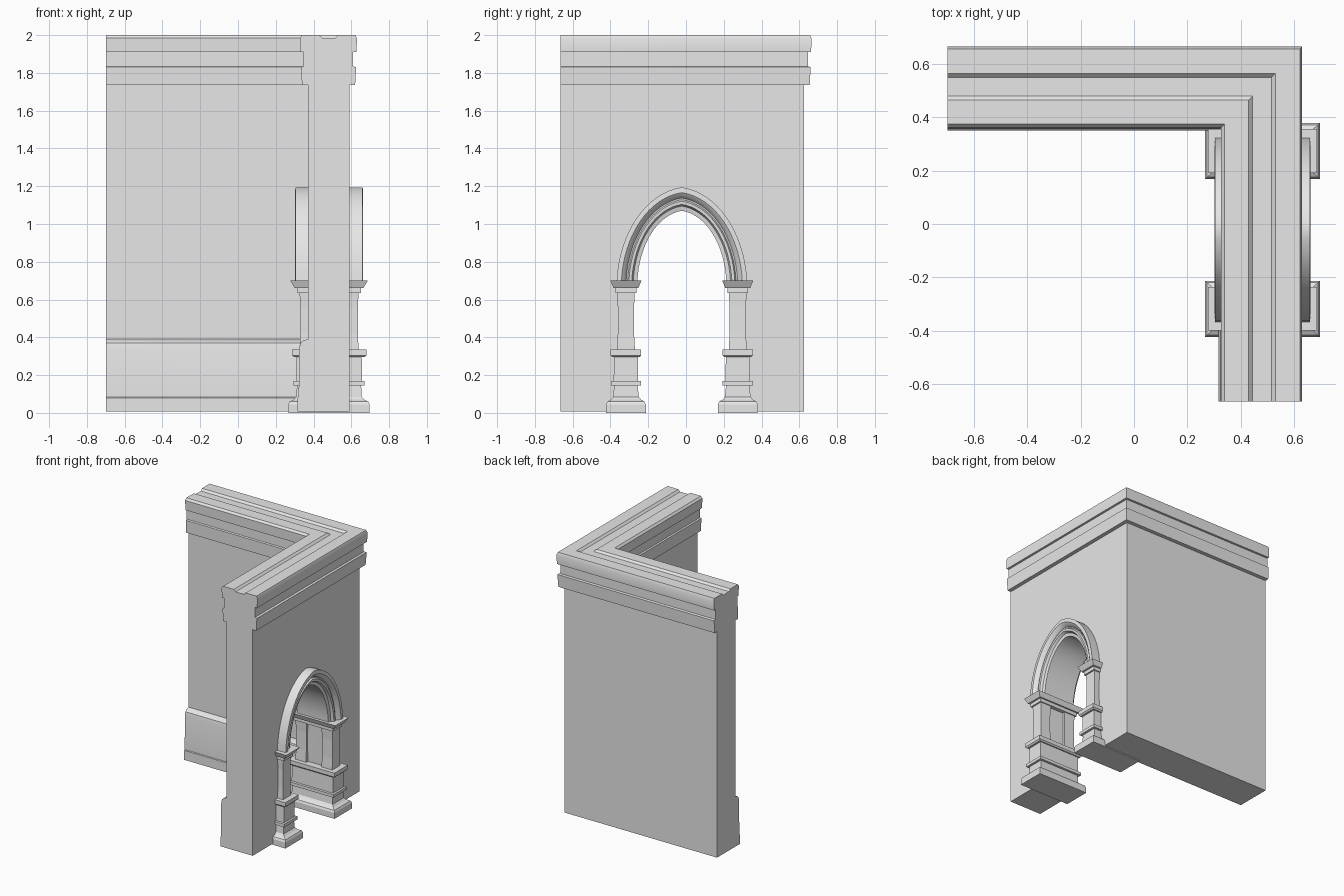
import bpy, bmesh, math

cube = bpy.data.objects.get("Cube")
if cube:
    bpy.data.objects.remove(cube, do_unlink=True)

# One plain stone colour
stone = bpy.data.materials.new("grey stone")
stone.use_nodes = True
GREY = (0.8, 0.8, 0.8, 1)
stone.diffuse_color = GREY
stone.node_tree.nodes["Principled BSDF"].inputs["Base Color"].default_value = GREY

MID_X, DOOR_Y, COLUMN_OFFSET = 0.482, -0.022, 0.296
END_X, END_Y, TURN = -0.70, -0.665, 0.035


def finish(name, bm, smooth=None):
    bmesh.ops.recalc_face_normals(bm, faces=bm.faces)
    mesh = bpy.data.meshes.new(name)
    bm.to_mesh(mesh)
    bm.free()
    mesh.materials.append(stone)
    obj = bpy.data.objects.new(name, mesh)
    bpy.context.collection.objects.link(obj)
    if smooth:
        bpy.ops.object.select_all(action='DESELECT')
        obj.select_set(True)
        bpy.context.view_layer.objects.active = obj
        bpy.ops.object.shade_smooth_by_angle(angle=math.radians(smooth))
    return obj


def loft(bm, loops):
    """Skin a list of closed loops and cap both ends."""
    rings = [[bm.verts.new(p) for p in loop] for loop in loops]
    n = len(rings[0])
    for a, b in zip(rings, rings[1:]):
        for i in range(n):
            j = (i + 1) % n
            bm.faces.new((a[i], a[j], b[j], b[i]))
    bm.faces.new(rings[0])
    bm.faces.new(rings[-1])


def arch_path(inset, steps=16):
    """Slightly pointed arch as (y, z), from the -y spring to the +y spring."""
    w, h, end = 0.235 + inset, 0.37 + 1.13 * inset, math.radians(84)
    half = []
    for i in range(steps + 1):
        t = end * i / steps
        half.append((w * (math.cos(t) - math.cos(end) * i / steps),
                     h * math.sin(t) / math.sin(end)))
    left = [(DOOR_Y - y, 0.70 + z) for y, z in half]
    right = [(DOOR_Y + y, 0.70 + z) for y, z in half[-2::-1]]
    return left + right


# Corner wall: one section with plinth, cornice and coping groove, mitred round
section = [
    (0.59, 0.008), (0.59, 1.735), (0.62, 1.735), (0.625, 1.83), (0.61, 1.835),
    (0.61, 1.91), (0.627, 1.91), (0.63, 1.98), (0.622, 2.0), (0.53, 2.0),
    (0.515, 1.985), (0.445, 1.985), (0.43, 2.0), (0.34, 2.0), (0.327, 1.985),
    (0.33, 1.91), (0.346, 1.91), (0.346, 1.835), (0.336, 1.83), (0.338, 1.735),
    (0.37, 1.735), (0.37, 0.39), (0.345, 0.383), (0.33, 0.37), (0.324, 0.34),
    (0.321, 0.085), (0.316, 0.08), (0.316, 0.008)]
bm = bmesh.new()
loft(bm, [[(u, END_Y, z) for u, z in section],
          [(u, u + TURN, z) for u, z in section],
          [(END_X, u + TURN, z) for u, z in section]])
wall = finish("corner_wall", bm)

# Doorway cut
opening = [(DOOR_Y - 0.27, -0.1)] + arch_path(0.035) + [(DOOR_Y + 0.27, -0.1)]
bm = bmesh.new()
loft(bm, [[(x, y, z) for y, z in opening] for x in (0.1, 0.9)])
cutter = finish("doorway_cutter", bm)
cutter.hide_render = True
cutter.hide_set(True)
cut = wall.modifiers.new("doorway", 'BOOLEAN')
cut.operation, cut.solver, cut.object = 'DIFFERENCE', 'EXACT', cutter
bpy.context.view_layer.objects.active = wall
bpy.ops.object.modifier_apply(modifier=cut.name)
bpy.data.objects.remove(cutter, do_unlink=True)
bpy.ops.object.select_all(action='DESELECT')
wall.select_set(True)
bpy.ops.object.shade_smooth_by_angle(angle=math.radians(32))

# Arch moulding: (inset, half depth) section mirrored through the wall
half_section = [(0.11, 0.178), (0.085, 0.18), (0.07, 0.168), (0.06, 0.15),
                (0.052, 0.148), (0.045, 0.16), (0.03, 0.158), (0.022, 0.138), (0.0, 0.132)]
moulding = half_section + [(d, -x) for d, x in reversed(half_section)]
paths = [arch_path(d) for d, x in moulding]
bm = bmesh.new()
loft(bm, [[(MID_X + x, *path[i]) for (d, x), path in zip(moulding, paths)]
          for i in range(len(paths[0]))])
finish("arch_moulding", bm, 28)


def rect(cx, cy, hx, hy, z):
    return [(cx + sx * hx, cy + sy * hy, z)
            for sx, sy in ((-1, -1), (1, -1), (1, 1), (-1, 1))]


# Column pieces running through the wall: (half depth, half width, height)
foot = [(0.215, 0.105, 0.0), (0.215, 0.105, 0.045), (0.208, 0.098, 0.06),
        (0.188, 0.08, 0.07), (0.173, 0.068, 0.085), (0.170, 0.062, 0.145),
        (0.188, 0.08, 0.145), (0.188, 0.08, 0.168), (0.175, 0.065, 0.17),
        (0.173, 0.063, 0.295), (0.187, 0.072, 0.295), (0.197, 0.081, 0.305),
        (0.197, 0.081, 0.335)]
capital = [(0.168, 0.055, 0.635), (0.168, 0.055, 0.662), (0.182, 0.066, 0.662),
           (0.205, 0.082, 0.70)]
shaft = [(0.046, 0.048, 0.33), (0.043, 0.043, 0.42), (0.043, 0.043, 0.56),
         (0.046, 0.047, 0.64)]

for side, sign in (("right_side", -1), ("left_side", 1)):
    cy = DOOR_Y + sign * COLUMN_OFFSET
    for part, rows in (("column_foot", foot), ("column_capital", capital)):
        bm = bmesh.new()
        loft(bm, [rect(MID_X, cy, hx, hy, z) for hx, hy, z in rows])
        finish(f"{part}_{side}", bm)
    bm = bmesh.new()
    for face in (-1, 1):
        loft(bm, [rect(MID_X + face * 0.11, cy, hx, hy, z) for hx, hy, z in shaft])
    finish(f"column_shafts_{side}", bm)
